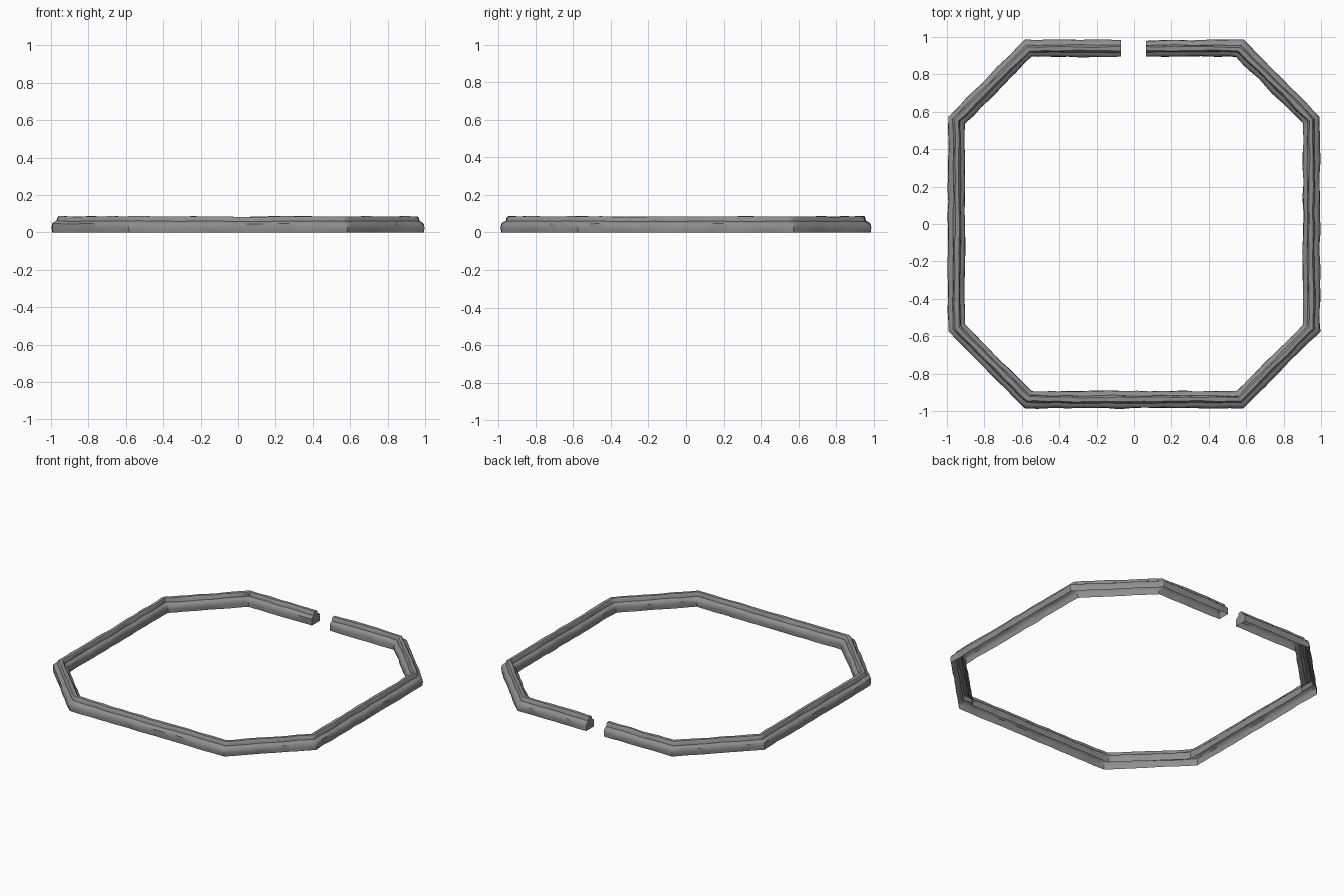
import bpy, bmesh, math
from mathutils import Vector, noise

cube = bpy.data.objects.get("Cube")
if cube:
    bpy.data.objects.remove(cube, do_unlink=True)

stone = bpy.data.materials.new("weathered grey stone")
stone.use_nodes = True
grey = (0.27, 0.27, 0.27, 1)
stone.diffuse_color = grey
bsdf = stone.node_tree.nodes["Principled BSDF"]
bsdf.inputs["Base Color"].default_value = grey
bsdf.inputs["Roughness"].default_value = 0.9

# Wall cross-section: (inset from the outer line, height), open underneath
PROFILE = [(0.004, 0.0), (0.0, 0.025), (0.004, 0.046), (0.014, 0.055),
           (0.028, 0.060), (0.032, 0.078), (0.038, 0.085), (0.058, 0.085),
           (0.064, 0.078), (0.067, 0.060), (0.080, 0.054), (0.089, 0.044),
           (0.091, 0.025), (0.089, 0.0)]
HALF_X, HALF_Y, DIAGONAL = 0.995, 0.985, 1.11
GAP_LEFT, GAP_RIGHT = 0.065, -0.07
SPACING = 0.035


def path(inset):
    """Octagon with chamfered corners, broken at the back gateway."""
    x, y = HALF_X - inset, HALF_Y - inset
    reach = math.sqrt(2) * (DIAGONAL - inset)
    cx, cy = reach - y, reach - x
    return [Vector(p) for p in (
        (GAP_LEFT, y, 0), (cx, y, 0), (x, cy, 0), (x, -cy, 0), (cx, -y, 0),
        (-cx, -y, 0), (-x, -cy, 0), (-x, cy, 0), (-cx, y, 0), (GAP_RIGHT, y, 0))]


def section(bm, leg, t):
    """One ring of wall vertices, gently worn by noise."""
    ring = []
    for inset, height in PROFILE:
        middle = path(0.047)
        spot = middle[leg].lerp(middle[leg + 1], t)
        side = 1 if inset < 0.047 else -1
        wear = noise.noise(spot * 11 + Vector((0, 0, side * 3 + height * 20)))
        worn = inset + side * 0.006 * wear
        corners = path(worn)
        point = corners[leg].lerp(corners[leg + 1], t)
        lift = 0.004 * noise.noise(spot * 9 + Vector((5, 2, height * 8)))
        point.z = max(0.0, height + lift) if height > 0 else 0.0
        ring.append(bm.verts.new(point))
    return ring


# Sweep the section along every leg of the wall
bm = bmesh.new()
rings = []
line = path(0)
for leg in range(len(line) - 1):
    count = max(2, round((line[leg + 1] - line[leg]).length / SPACING))
    rings += [section(bm, leg, i / count) for i in range(count)]
rings.append(section(bm, len(line) - 2, 1.0))
for a, b in zip(rings, rings[1:]):
    for i in range(len(PROFILE) - 1):
        bm.faces.new((a[i], a[i + 1], b[i + 1], b[i]))

# Close the two gateway ends
bm.faces.new(rings[0])
bm.faces.new(rings[-1])
bmesh.ops.recalc_face_normals(bm, faces=bm.faces[:])
if max(bm.faces, key=lambda f: f.calc_center_median().z).normal.z < 0:
    bmesh.ops.reverse_faces(bm, faces=bm.faces[:])

mesh = bpy.data.meshes.new("octagonal_wall")
bm.to_mesh(mesh)
bm.free()
mesh.materials.append(stone)
wall = bpy.data.objects.new("octagonal_wall", mesh)
bpy.context.collection.objects.link(wall)

bpy.ops.object.select_all(action="DESELECT")
wall.select_set(True)
bpy.context.view_layer.objects.active = wall
bpy.ops.object.shade_smooth_by_angle(angle=math.radians(40))
